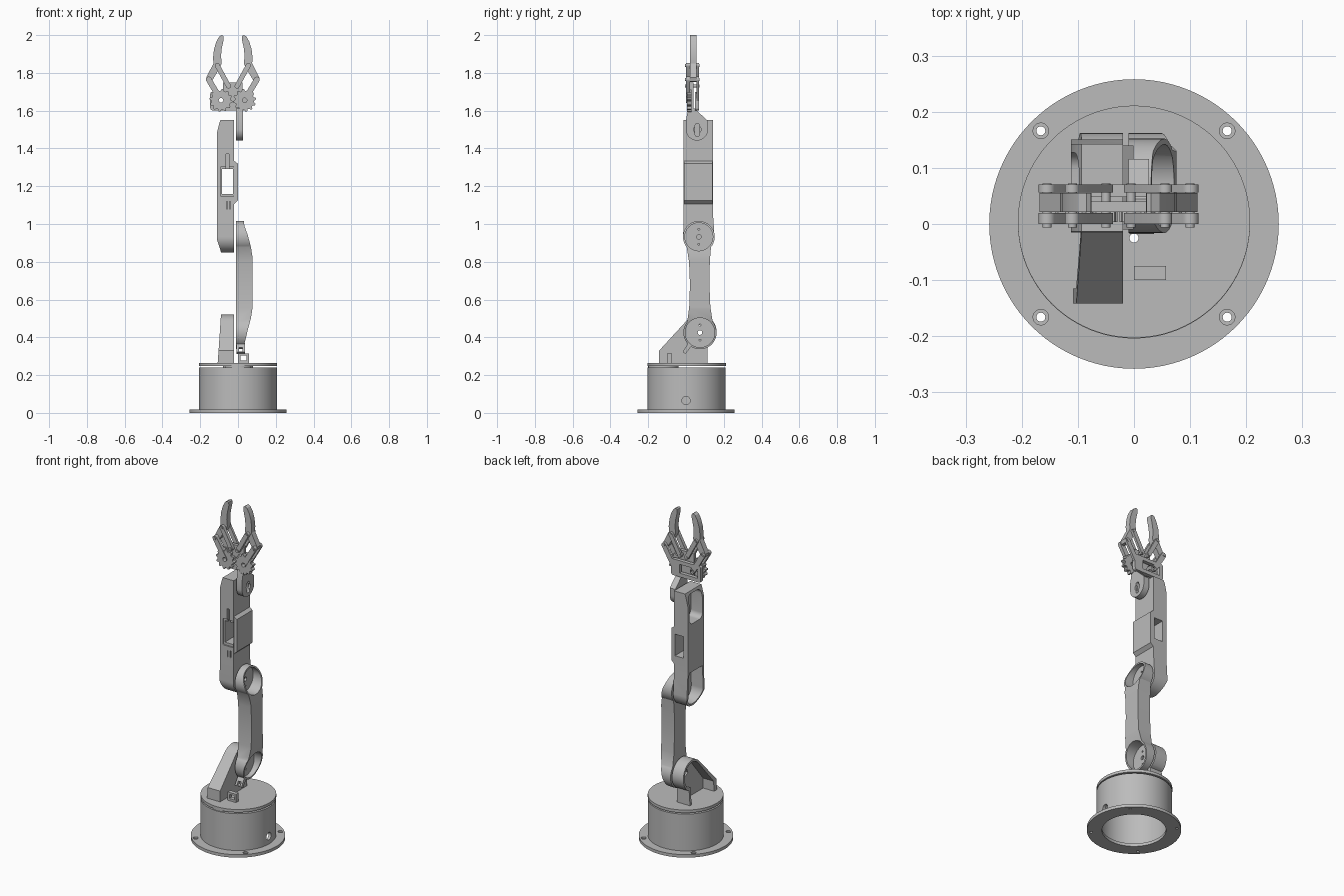
import bpy, bmesh
from math import cos, sin, radians, atan2, degrees

cube = bpy.data.objects.get("Cube")
if cube:
    bpy.data.objects.remove(cube, do_unlink=True)

grey = bpy.data.materials.new("plain grey")
grey.use_nodes = True
grey.diffuse_color = (0.5, 0.5, 0.5, 1)
grey.node_tree.nodes["Principled BSDF"].inputs["Base Color"].default_value = (0.5, 0.5, 0.5, 1)
parts = []


def arc(u, v, r, a=0, b=360, n=48):
    last = n if abs(b - a) == 360 else n - 1
    return [(u + r * cos(radians(a + (b - a) * i / last)),
             v + r * sin(radians(a + (b - a) * i / last))) for i in range(n)]


def rect(u0, u1, v0, v1):
    return [(u0, v0), (u1, v0), (u1, v1), (u0, v1)]


def round_rect(u0, u1, v0, v1, r):
    return (arc(u1 - r, v1 - r, r, 0, 90, 8) + arc(u0 + r, v1 - r, r, 90, 180, 8)
            + arc(u0 + r, v0 + r, r, 180, 270, 8) + arc(u1 - r, v0 + r, r, 270, 360, 8))


def stadium(p, q, r):
    a = degrees(atan2(q[1] - p[1], q[0] - p[0]))
    return arc(*q, r, a - 90, a + 90, 12) + arc(*p, r, a + 90, a + 270, 12)


def prism(name, pts, axis, lo, hi):
    """Extrude a flat profile along one axis."""
    place = {"x": lambda p, c: (c, p[0], p[1]),
             "y": lambda p, c: (p[0], c, p[1]),
             "z": lambda p, c: (p[0], p[1], c)}[axis]
    bm = bmesh.new()
    a = [bm.verts.new(place(p, lo)) for p in pts]
    b = [bm.verts.new(place(p, hi)) for p in pts]
    bm.faces.new(a)
    bm.faces.new(b[::-1])
    for i in range(len(pts)):
        j = (i + 1) % len(pts)
        bm.faces.new((a[i], b[i], b[j], a[j]))
    bmesh.ops.recalc_face_normals(bm, faces=bm.faces)
    mesh = bpy.data.meshes.new(name)
    bm.to_mesh(mesh)
    bm.free()
    mesh.materials.append(grey)
    ob = bpy.data.objects.new(name, mesh)
    bpy.context.collection.objects.link(ob)
    parts.append(ob)
    return ob


def carve(ob, pts, axis, lo, hi, op="DIFFERENCE"):
    """Boolean a prism into an object and drop the cutter."""
    cutter = prism("cutter", pts, axis, lo, hi)
    parts.remove(cutter)
    mod = ob.modifiers.new("carve", "BOOLEAN")
    mod.operation, mod.solver, mod.object = op, "EXACT", cutter
    dg = bpy.context.evaluated_depsgraph_get()
    mesh = bpy.data.meshes.new_from_object(ob.evaluated_get(dg))
    ob.modifiers.clear()
    ob.data = mesh
    bpy.data.objects.remove(cutter, do_unlink=True)


# Base: flange with countersunk holes, hollow drum, turntable
flange = prism("base_flange", arc(0, 0, 0.258, n=96), "z", 0, 0.018)
carve(flange, arc(0, 0, 0.175, n=96), "z", -0.1, 0.1)
for x in (-0.166, 0.166):
    for y in (-0.166, 0.166):
        carve(flange, arc(x, y, 0.008, n=20), "z", -0.1, 0.1)
        carve(flange, arc(x, y, 0.014, n=20), "z", 0.009, 0.1)
drum = prism("base_drum", arc(0, 0.003, 0.207, n=96), "z", 0.012, 0.24)
carve(drum, arc(0, 0.003, 0.19, n=96), "z", -0.1, 0.225)
carve(drum, arc(0, 0.065, 0.022, n=24), "x", 0.1, 0.3)
turntable = prism("turntable", arc(0, 0.004, 0.207, n=96), "z", 0.248, 0.265)
hub = prism("turntable_hub", arc(0, -0.12, 0.08), "z", 0.238, 0.25)
for ob in (drum, turntable, hub):
    carve(ob, arc(0, -0.025, 0.008, n=20), "z", 0.2, 0.3)

# Shoulder bracket: open-backed shell with a sloping front
shoulder, elbow = (0.072, 0.43), (0.068, 0.932)
bracket = prism("shoulder_bracket",
                [(-0.142, 0.26), (0.115, 0.26), (0.115, 0.355)]
                + arc(*shoulder, 0.09, -50, 140, 40) + [(-0.142, 0.33)], "x", -0.112, -0.02)
carve(bracket, [(-0.115, 0.25), (0.1, 0.25), (0.1, 0.37)]
      + arc(*shoulder, 0.077, -45, 142, 40) + [(-0.115, 0.325)], "x", -0.2, -0.034)
carve(bracket, [(-0.02, 0.2), (-0.02, 0.6), (-0.085, 0.6), (-0.098, 0.4), (-0.112, 0.2)],
      "y", -0.3, 0.3, "INTERSECT")
carve(bracket, arc(*shoulder, 0.045, 20, 380, 4), "x", -0.1, 0)

# Cable clips
clip = prism("cable_clip", rect(0, 0.057, 0.26, 0.315), "y", -0.1, -0.075)
carve(clip, rect(0.012, 0.045, 0.278, 0.303), "y", -0.2, 0)
arm_clip = prism("arm_clip", [(-0.018, 0.322), (-0.003, 0.312), (0.03, 0.355), (0.012, 0.37)],
                 "x", -0.008, 0.036)
carve(arm_clip, rect(0.004, 0.025, 0.325, 0.345), "y", -0.2, 0.2)

# Upper arm: waisted link with a cup at each end
upper = prism("upper_arm", arc(*elbow, 0.084, -40, 220)
              + [(0.016, 0.8), (0.021, 0.68), (0.017, 0.56)]
              + arc(0.074, 0.425, 0.088, 140, 400)
              + [(0.129, 0.56), (0.124, 0.68), (0.126, 0.8)], "x", -0.01, 0.1)
carve(upper, [(-0.05, 0.3), (0.028, 0.3), (0.033, 0.36), (0.052, 0.44), (0.068, 0.5),
              (0.076, 0.55), (0.076, 0.83), (0.068, 0.88), (0.052, 0.94), (0.034, 0.99),
              (0.026, 1.05), (-0.05, 1.05)], "y", -0.3, 0.3, "INTERSECT")
for (y, z), r in (((0.074, 0.425), 0.078), (elbow, 0.074)):
    carve(upper, arc(y, z, r), "x", 0.002, 0.2)
    carve(upper, arc(y, z, 0.012, n=20), "x", -0.1, 0.1)
    for dz in (-0.04, 0.04):
        carve(upper, arc(y, z + dz, 0.005, n=12), "x", -0.1, 0.1)

# Forearm: chamfered box with a round lower end, end recesses and a window
forearm = prism("forearm", arc(*elbow, 0.083, 180, 360, 40)
                + [(0.143, 1.05), (0.143, 1.55), (-0.013, 1.55), (-0.013, 1.05)],
                "x", -0.112, -0.02)
carve(forearm, [(-0.02, 0.8), (-0.085, 0.8), (-0.092, 0.86), (-0.112, 0.92), (-0.112, 1.48),
                (-0.1, 1.53), (-0.09, 1.56), (-0.02, 1.56)], "y", -0.3, 0.3, "INTERSECT")
carve(forearm, round_rect(0.003, 0.127, 1.36, 1.535, 0.03), "x", -0.3, -0.034)
carve(forearm, arc(*elbow, 0.07, 180, 360, 40) + [(0.128, 1.07), (0.002, 1.07)],
      "x", -0.3, -0.034)
carve(forearm, rect(-0.084, -0.026, 1.16, 1.29), "y", -0.3, 0.3)
carve(forearm, round_rect(-0.092, -0.022, 1.145, 1.305, 0.008), "y", -0.3, -0.005)
carve(forearm, rect(-0.063, -0.048, 1.28, 1.37), "y", -0.3, 0.003)
for x in (-0.062, -0.045):
    carve(forearm, rect(x, x + 0.006, 1.08, 1.12), "y", -0.3, 0.003)
panel = prism("forearm_side_panel", [(-0.022, 1.105), (-0.001, 1.125), (-0.001, 1.32), (-0.022, 1.335)],
              "y", -0.01, 0.14)

# Wrist plate with a slotted joint
wrist = prism("wrist", arc(0.058, 1.5, 0.058, 180, 360, 32)
              + [(0.116, 1.545), (0.045, 1.612), (0.012, 1.612), (0, 1.55)], "x", -0.01, 0.027)
carve(wrist, stadium((0.06, 1.475), (0.06, 1.52), 0.012), "x", -0.1, 0.1)
carve(wrist, arc(0.06, 1.5, 0.02, n=24), "x", 0.015, 0.1)

# Gripper mount: windowed frame behind the gears
frame = prism("gripper_frame", round_rect(-0.147, 0.05, 1.602, 1.7, 0.012), "y", 0.048, 0.07)
carve(frame, rect(-0.125, -0.005, 1.625, 1.678), "y", -0.1, 0.2)
mount = prism("gripper_mount", rect(-0.08, 0.025, 1.6, 1.75), "y", 0.021, 0.04)
carve(mount, arc(-0.09, 1.655, 0.03, n=24), "y", -0.1, 0.2)

# Gripper: mirrored gears, links and curved fingers
mid = -0.0275
finger_shape = [(-0.168, 1.775), (-0.162, 1.755), (-0.145, 1.752), (-0.13, 1.77),
                (-0.097, 1.825), (-0.086, 1.85), (-0.09, 1.89), (-0.086, 1.93), (-0.076, 1.975),
                (-0.077, 1.995), (-0.085, 2.0), (-0.1, 1.992), (-0.115, 1.965),
                (-0.127, 1.925), (-0.132, 1.88), (-0.13, 1.85)]
gear_at, lever_end = (-0.09, 1.655), (-0.155, 1.765)
pivot, finger_joint = (-0.05, 1.73), (-0.11, 1.84)
for side, s in (("right", 1), ("left", -1)):
    def flip(p):
        return (mid + s * (p[0] - mid), p[1])

    prism(side + "_finger", [flip(p) for p in finger_shape], "y", 0.021, 0.055)
    teeth = [(gear_at[0] + r * cos(radians(a * 7.5 + 3)), gear_at[1] + r * sin(radians(a * 7.5 + 3)))
             for a, r in enumerate([0.05, 0.05, 0.061, 0.061] * 12)]
    gear = prism(side + "_gear", [flip(p) for p in teeth], "y", 0.004, 0.03)
    carve(gear, arc(*flip(gear_at), 0.012, n=20), "y", -0.1, 0.2)
    for layer, lo, hi in (("front", 0.0, 0.02), ("back", 0.056, 0.07)):
        lever = prism(f"{side}_{layer}_lever", stadium(flip(gear_at), flip(lever_end), 0.015), "y", lo, hi)
        carve(lever, arc(*flip(gear_at), 0.012, n=20), "y", -0.1, 0.2)
        prism(f"{side}_{layer}_link", stadium(flip(pivot), flip(finger_joint), 0.013), "y", lo, hi)
    for i, p in enumerate((lever_end, pivot, finger_joint)):
        prism(f"{side}_pin_{i + 1}", arc(*flip(p), 0.008, n=20), "y", -0.006, 0.072)

# Smooth rounded surfaces, keep hard edges
bpy.ops.object.select_all(action="DESELECT")
for ob in parts:
    ob.select_set(True)
bpy.context.view_layer.objects.active = parts[0]
bpy.ops.object.shade_smooth_by_angle(angle=radians(30))
